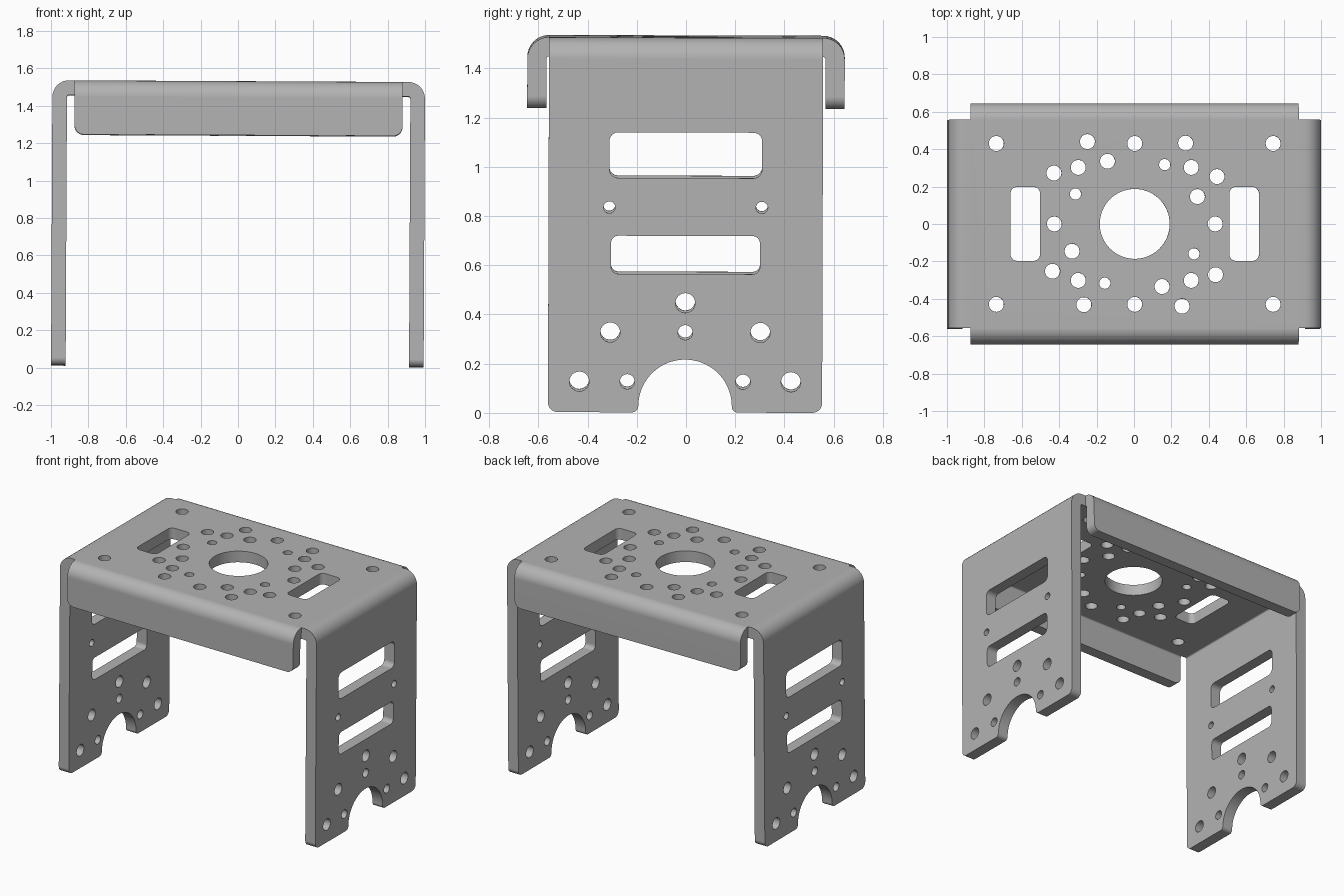
import bpy, bmesh
from math import cos, sin, radians
from mathutils import Matrix, Vector

cube = bpy.data.objects.get("Cube")
if cube:
    bpy.data.objects.remove(cube, do_unlink=True)

HEIGHT, THICK, BEND = 1.523, 0.078, 0.088
HALF_X, HALF_Y = 0.996, 0.645            # outer faces of legs and flanges
LEG_HALF = HALF_Y - BEND                 # half width of the legs
FLANGE_HALF, FLANGE_Z = 0.877, 1.234


def arc(cx, cy, r, a0, a1, n=8):
    angles = [radians(a0 + (a1 - a0) * i / n) for i in range(n + 1)]
    return [(cx + r * cos(a), cy + r * sin(a)) for a in angles]


def circle(cx, cy, r, n=32):
    return arc(cx, cy, r, 0, 360, n)[:-1]


def slot(cx, cy, w, h, r):
    x, y = w / 2 - r, h / 2 - r
    return (arc(cx + x, cy + y, r, 0, 90) + arc(cx - x, cy + y, r, 90, 180)
            + arc(cx - x, cy - y, r, 180, 270) + arc(cx + x, cy - y, r, 270, 360))


def channel(half, bottom):
    """Downward U of bent sheet."""
    c, z, inner = half - BEND, HEIGHT - BEND, BEND - THICK
    return ([(-half, bottom)] + arc(-c, z, BEND, 180, 90) + arc(c, z, BEND, 90, 0)
            + [(half, bottom), (half - THICK, bottom)]
            + arc(c, z, inner, 0, 90) + arc(-c, z, inner, 90, 180)
            + [(-half + THICK, bottom)])


def prisms(name, outlines, axis, lo, hi):
    """Extrude each outline along an axis, all in one object."""
    place = {"x": lambda u, v, d: (d, u, v),
             "y": lambda u, v, d: (u, d, v),
             "z": lambda u, v, d: (u, v, d)}[axis]
    bm = bmesh.new()
    for pts in outlines:
        a = [bm.verts.new(place(u, v, lo)) for u, v in pts]
        b = [bm.verts.new(place(u, v, hi)) for u, v in pts]
        bm.faces.new(a)
        bm.faces.new(b[::-1])
        for i in range(len(a)):
            j = (i + 1) % len(a)
            bm.faces.new((a[j], a[i], b[i], b[j]))
    bmesh.ops.recalc_face_normals(bm, faces=bm.faces)
    mesh = bpy.data.meshes.new(name)
    bm.to_mesh(mesh)
    bm.free()
    obj = bpy.data.objects.new(name, mesh)
    bpy.context.collection.objects.link(obj)
    return obj


def activate(obj):
    bpy.ops.object.select_all(action="DESELECT")
    obj.select_set(True)
    bpy.context.view_layer.objects.active = obj


def combine(obj, other, operation):
    other.hide_render = True
    mod = obj.modifiers.new(operation.lower(), "BOOLEAN")
    mod.operation, mod.object, mod.solver = operation, other, "EXACT"
    activate(obj)
    bpy.ops.object.modifier_apply(modifier=mod.name)
    bpy.data.objects.remove(other, do_unlink=True)


# Top and two legs: bent channel trimmed to the leg outline with its arch
bracket = prisms("bracket", [channel(HALF_X, -0.1)], "y", -0.7, 0.7)
c = LEG_HALF - 0.04
leg_outline = (arc(-c, 0.04, 0.04, 180, 270) + arc(-0.215, 0.025, 0.025, -90, 0)
               + arc(0, 0.025, 0.19, 175, 5, 32)
               + arc(0.215, 0.025, 0.025, 180, 270) + arc(c, 0.04, 0.04, 270, 360)
               + [(LEG_HALF, 2), (-LEG_HALF, 2)])
combine(bracket, prisms("leg_trim", [leg_outline], "x", -1.2, 1.2), "INTERSECT")

# Front and back flanges with rounded lower corners
flanges = prisms("flanges", [channel(HALF_Y, 1.1)], "x", -1, 1)
c = FLANGE_HALF - 0.05
flange_outline = (arc(-c, FLANGE_Z + 0.05, 0.05, 180, 270)
                  + arc(c, FLANGE_Z + 0.05, 0.05, 270, 360)
                  + [(FLANGE_HALF, 2), (-FLANGE_HALF, 2)])
combine(flanges, prisms("flange_trim", [flange_outline], "y", -1, 1), "INTERSECT")
combine(bracket, flanges, "UNION")

# Holes through both legs
leg_holes = [slot(0, 1.045, 0.62, 0.185, 0.035), slot(0, 0.64, 0.605, 0.155, 0.03),
             circle(0, 0.445, 0.04), circle(0, 0.325, 0.03)]
for s in (-1, 1):
    leg_holes += [circle(s * 0.31, 0.833, 0.024), circle(s * 0.305, 0.325, 0.04),
                  circle(s * 0.43, 0.125, 0.04), circle(s * 0.235, 0.125, 0.03)]
combine(bracket, prisms("leg_holes", leg_holes, "x", -1.2, 1.2), "DIFFERENCE")

# Holes in the top: centre bore, slots, corners and a four-fold bolt pattern
top_holes = [circle(0, 0, 0.187, 64)]
for s in (-1, 1):
    top_holes.append(slot(s * 0.585, 0, 0.158, 0.395, 0.035))
    top_holes += [circle(s * 0.74, t * 0.43, 0.04) for t in (-1, 1)]
pattern = [(0, 0.43, 0.04), (0.272, 0.432, 0.04), (0.44, 0.253, 0.04),
           (0.302, 0.302, 0.04), (0.335, 0.146, 0.04), (0.16, 0.317, 0.03)]
for x, y, r in pattern:
    for turn in range(4):
        top_holes.append(circle(x, y, r))
        x, y = y, -x
combine(bracket, prisms("top_holes", top_holes, "z", 1.35, 1.7), "DIFFERENCE")

# Slight lean, then centre and stand on the ground
mesh = bracket.data
mesh.transform(Matrix.Rotation(0.005, 4, "Y") @ Matrix.Rotation(-0.003, 4, "X"))
axes = list(zip(*(v.co for v in mesh.vertices)))
mid = [(min(a) + max(a)) / 2 for a in axes]
mesh.transform(Matrix.Translation(Vector((-mid[0], -mid[1], -min(axes[2])))))

# Single grey finish
grey = bpy.data.materials.new("plain_grey")
grey.use_nodes = True
colour = (0.45, 0.45, 0.45, 1)
grey.diffuse_color = colour
grey.node_tree.nodes["Principled BSDF"].inputs["Base Color"].default_value = colour
mesh.materials.clear()
mesh.materials.append(grey)
for face in mesh.polygons:
    face.material_index = 0

activate(bracket)
bpy.ops.object.shade_smooth_by_angle(angle=radians(30))
weighted = bracket.modifiers.new("even_shading", "WEIGHTED_NORMAL")
weighted.keep_sharp = True
